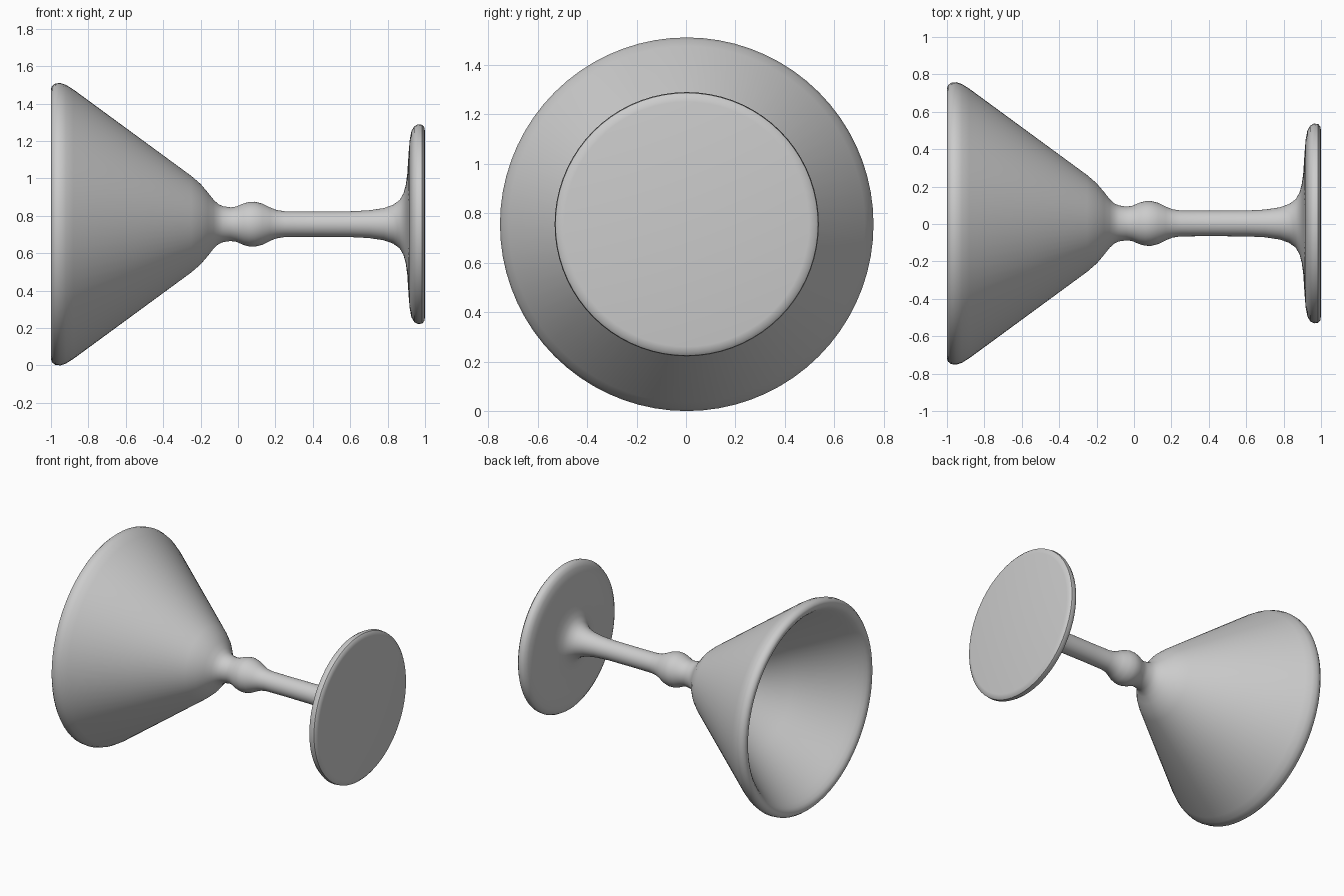
import bpy, bmesh, math

AXIS_Z = 0.755
SIDES = 72

glass = bpy.data.materials.new("pale grey")
glass.diffuse_color = (0.6, 0.6, 0.6, 1)


def lathe(name, profile, y=0.0):
    """Revolve (x, radius) points around the horizontal axis of the glass."""
    bm = bmesh.new()
    verts = [bm.verts.new((x, 0, r)) for x, r in profile]
    edges = [bm.edges.new(p) for p in zip(verts, verts[1:])]
    bmesh.ops.spin(bm, geom=verts + edges, cent=(0, 0, 0), axis=(1, 0, 0),
                   angle=math.tau, steps=SIDES)
    bmesh.ops.remove_doubles(bm, verts=bm.verts, dist=1e-4)
    bmesh.ops.recalc_face_normals(bm, faces=bm.faces)
    mesh = bpy.data.meshes.new(name)
    bm.to_mesh(mesh)
    bm.free()
    obj = bpy.data.objects.new(name, mesh)
    bpy.context.collection.objects.link(obj)
    obj.location = (0, y, AXIS_Z)
    mesh.materials.append(glass)
    bpy.ops.object.select_all(action='DESELECT')
    obj.select_set(True)
    bpy.context.view_layer.objects.active = obj
    bpy.ops.object.shade_smooth_by_angle(angle=math.radians(40))
    return obj


# Thick-walled hollow cone, rounded rim, necked stem with a knop, flared foot
inside = [(-0.285, 0), (-0.292, 0.06), (-0.315, 0.12), (-0.355, 0.18),
          (-0.42, 0.255), (-0.6, 0.396), (-0.88, 0.605), (-0.93, 0.642),
          (-0.965, 0.669), (-0.985, 0.687)]
rim = [(-0.996, 0.703), (-1.0, 0.722), (-0.995, 0.738), (-0.978, 0.752),
       (-0.95, 0.755), (-0.92, 0.745), (-0.88, 0.72)]
cone = [(-0.55, 0.478), (-0.25, 0.258), (-0.2, 0.215), (-0.16, 0.168),
        (-0.13, 0.13), (-0.105, 0.107), (-0.08, 0.096)]
stem = [(-0.04, 0.09), (-0.01, 0.094), (0.03, 0.111), (0.06, 0.119),
        (0.09, 0.12), (0.13, 0.11), (0.17, 0.09), (0.205, 0.076),
        (0.25, 0.069), (0.4, 0.068), (0.6, 0.069), (0.7, 0.074),
        (0.78, 0.086), (0.83, 0.104), (0.865, 0.13), (0.885, 0.165),
        (0.897, 0.21), (0.905, 0.27)]
foot = [(0.912, 0.38), (0.918, 0.45), (0.927, 0.497), (0.942, 0.523),
        (0.962, 0.534), (0.985, 0.531), (0.996, 0.518), (1.0, 0.495), (1.0, 0)]
lathe("cocktail_glass", inside + rim + cone + stem + foot, y=0.003)
